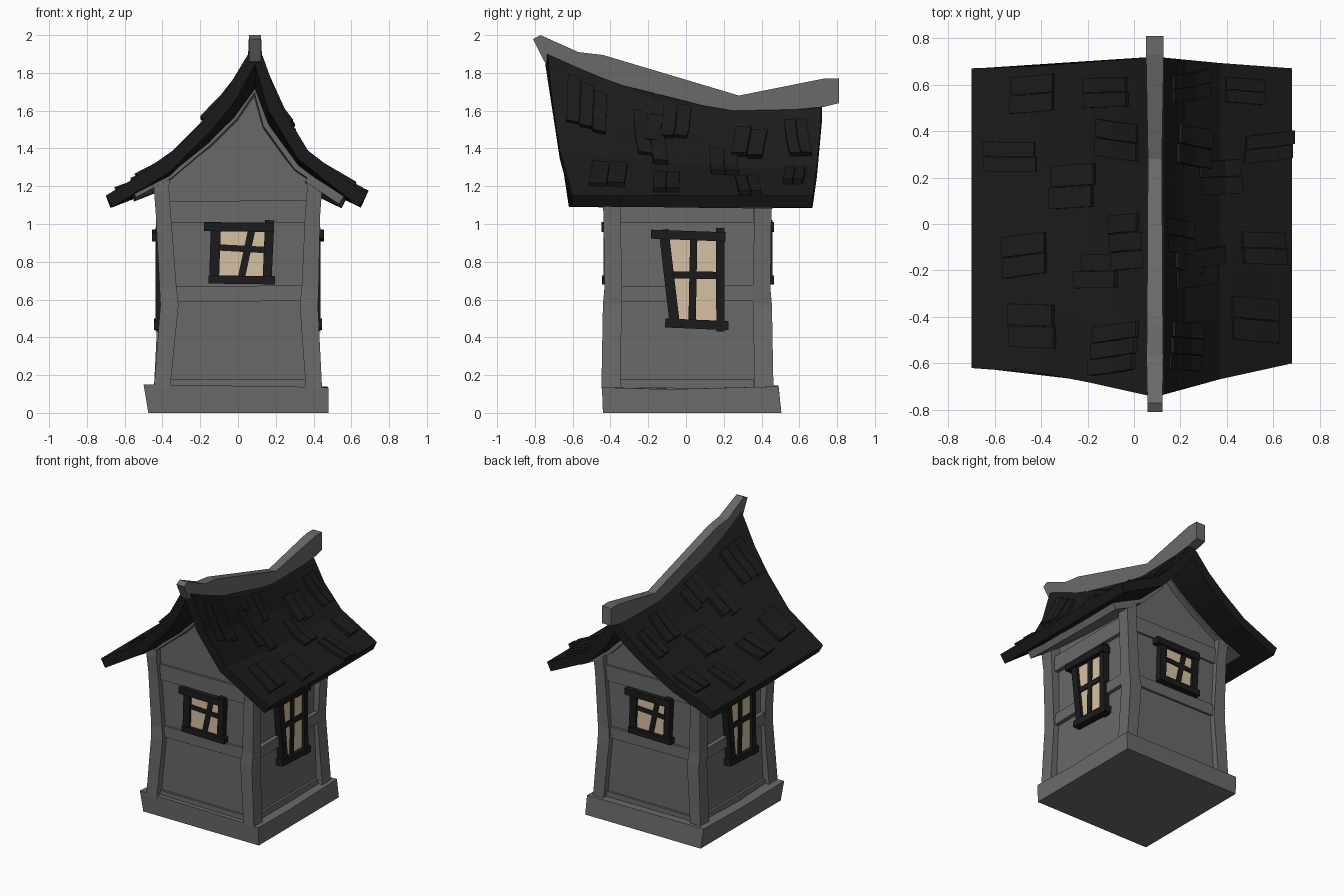
import bpy, bmesh, random
from mathutils import Vector

if "Cube" in bpy.data.objects:
    bpy.data.objects.remove(bpy.data.objects["Cube"])

random.seed(4)


def material(name, color):
    m = bpy.data.materials.new(name)
    m.diffuse_color = (*color, 1)
    m.use_nodes = True
    m.node_tree.nodes["Principled BSDF"].inputs["Base Color"].default_value = m.diffuse_color
    return m


WALL = material("wall grey", (0.14, 0.14, 0.144))
TRIM = material("timber grey", (0.143, 0.143, 0.145))
DARK = material("roof charcoal", (0.011, 0.011, 0.011))
GLASS = material("warm glass", (0.68, 0.53, 0.36))


def loft(name, rings, mat):
    """Closed solid through equal-length rings of points, capped at both ends."""
    n = len(rings[0])
    verts = [p for r in rings for p in r]
    faces = [tuple(range(n)), tuple(range(len(verts) - n, len(verts)))]
    for k in range(len(rings) - 1):
        for i in range(n):
            j = (i + 1) % n
            faces.append((k * n + i, k * n + j, (k + 1) * n + j, (k + 1) * n + i))
    me = bpy.data.meshes.new(name)
    me.from_pydata([tuple(v) for v in verts], [], faces)
    bm = bmesh.new()
    bm.from_mesh(me)
    bmesh.ops.recalc_face_normals(bm, faces=bm.faces)
    bm.to_mesh(me)
    bm.free()
    me.materials.append(mat)
    ob = bpy.data.objects.new(name, me)
    bpy.context.collection.objects.link(ob)
    return ob


def interp(pts, x):
    if x <= pts[0][0]:
        return pts[0][1]
    for (a, fa), (b, fb) in zip(pts, pts[1:]):
        if x <= b:
            return fa + (fb - fa) * (x - a) / (b - a)
    return pts[-1][1]


# Roof surface: swooping cross-section scaled by a sagging ridge line
PEAK, EAVE = 0.09, 1.15
SECTION = [(-.70, 0), (-.40, .25), (-.20, .51), (-.07, .71), (.05, .955), (PEAK, 1),
           (.13, .955), (.22, .64), (.37, .32), (.68, 0)]
RIDGE = [(-.74, 1.93), (-.45, 1.80), (-.15, 1.685), (.25, 1.615), (.72, 1.63)]
FRONT = [(-.70, -.62), (-.36, -.645), (PEAK, -.745), (.27, -.69), (.68, -.60)]
BACK = [(-.70, .67), (-.40, .68), (PEAK, .72), (.40, .69), (.68, .67)]


def roof_z(x, y):
    return EAVE + (interp(RIDGE, y) - EAVE) * interp(SECTION, x)


def roof_pt(x, y, off):
    """Point on the roof surface, moved along the cross-section normal."""
    if abs(x - PEAK) < .06:
        return Vector((x, y, roof_z(x, y) + off * 1.2))
    a, b = max(-.70, x - .03), min(.68, x + .03)
    n = Vector((roof_z(a, y) - roof_z(b, y), 0, b - a)).normalized()
    return Vector((x, y, roof_z(x, y))) + n * off


def roof_slab(name, xs, front, back, top, bottom, mat):
    under = [x for x in xs[::-1] if x == PEAK or abs(x - PEAK) > .06]
    rings = []
    for v in (0, .2, .4, .68, 1):
        def y(x):
            return interp(front, x) * (1 - v) + interp(back, x) * v
        rings.append([roof_pt(x, y(x), top) for x in xs] +
                     [roof_pt(x, y(x), bottom) for x in under])
    loft(name, rings, mat)


roof_slab("roof", [p[0] for p in SECTION], FRONT, BACK, 0, -.07, DARK)
roof_slab("rafter_lining_left", [-.58, -.40, -.20, -.07, PEAK],
          [(0, -.45)], [(0, .46)], -.055, -.084, TRIM)
roof_slab("rafter_lining_right", [PEAK, .22, .37, .60],
          [(0, -.45)], [(0, .46)], -.055, -.098, TRIM)
roof_slab("eave_timber", [.42, .60], [(0, -.45)], [(0, .46)], -.055, -.118, TRIM)

# Ridge beam: y, bottom z, top z, half width
loft("ridge_beam", [[(PEAK + sx * w, y + (dy if z == zb else 0), z) for sx, z in
                     ((-1, zb), (1, zb), (1, zt), (-1, zt))]
                    for y, dy, zb, zt, w in (
                        (-.81, .06, 1.86, 1.98, .032), (-.77, .05, 1.85, 2.0, .032),
                        (-.57, 0, 1.80, 1.91, .036), (-.44, 0, 1.76, 1.895, .034),
                        (.28, 0, 1.58, 1.68, .030), (.73, 0, 1.62, 1.77, .038),
                        (.81, 0, 1.64, 1.77, .038))], TRIM)

# Loose shingles: centre x, centre y, run down the slope, width
SHINGLES = [
    (-.42, .57, .18, .16), (-.13, .57, .18, .13), (-.52, .29, .22, .13), (-.08, .35, .17, .16),
    (-.27, .17, .18, .19), (-.47, -.12, .18, .18), (-.14, -.20, .17, .15), (-.04, -.07, .12, .24),
    (-.43, -.44, .19, .19), (-.07, -.52, .18, .21), (.25, .58, .15, .12), (.48, .58, .16, .11),
    (.59, .32, .20, .12), (.38, .20, .17, .15), (.24, .35, .13, .17), (.28, -.20, .16, .16),
    (.54, -.10, .18, .14), (.52, -.40, .19, .19), (.23, -.52, .12, .21), (.21, -.08, .10, .22)]
for cx, cy, run, width in SHINGLES:
    s = 1 if cx > PEAK else -1
    count = 3 if width > .2 else 2
    w = width / count
    skew = random.uniform(-.03, .03)
    for k in range(count):
        y0 = cy - width / 2 + k * w
        shift = random.uniform(-.02, .02)
        xa, xb = cx - s * run / 2 + shift, cx + s * run / 2 + shift
        lift = random.uniform(0, .008)
        loft("shingle", [[roof_pt(x, y0 + dy, off) for dy, off in
                          ((sk, -.03), (sk + w * .96, -.03), (sk + w * .96, h), (sk, h))]
                         for x, sk, h in ((xa, 0, .012 + lift), (cx, skew / 2, .019 + lift),
                                          (xb, skew, .024 + lift))], DARK)

# Stone base with an uneven top edge
loft("base", [[(-.475, -.44, 0), (.24, -.44, 0), (.48, -.44, 0), (.48, .08, 0),
               (.48, .505, 0), (-.475, .505, 0), (-.475, 0, 0)],
              [(-.50, -.445, .15), (.24, -.445, .14), (.48, -.445, .135), (.475, -.1, .125),
               (.475, .49, .14), (-.49, .49, .145), (-.485, 0, .13)]], TRIM)

# Wall body with gables that end inside the roof
W = .395
xs = [-W, -.2, -.07, PEAK, .22, .37, W]
loft("walls", [[(-W, y, .1)] + [roof_pt(x, y, -.055) for x in xs] + [(W, y, .1)]
               for y in (-W, -.15, .25, W + .02)], WALL)

# Crooked corner posts
for sx in (-1, 1):
    for sy in (-1, 1):
        d = .015 if sy > 0 else 0
        lean = .012 if sx * sy > 0 else 0
        top = 1.26 if sy < 0 else 1.21
        path = [(.13, .402, .398, .043, .05), (.57, .375 - lean, .39, .048, .05),
                (.66, .382 - lean, .385, .045, .047), (1.05, .395, .392, .04, .045),
                (1.18, .405, .395, .04, .05), (top, .40, .395, .038, .045)]
        loft("corner_post", [[(sx * cx + a * hx, sy * cy + d + b * hy, z) for a, b in
                              ((-1, -1), (1, -1), (1, 1), (-1, 1))]
                             for z, cx, cy, hx, hy in path], TRIM)

# Wall-plane helpers: u runs right as seen from outside, d is distance from centre
SIDES = {"front": lambda u, d, z: (u, -d, z), "right": lambda u, d, z: (d, u, z),
         "back": lambda u, d, z: (-u, d + .02, z), "left": lambda u, d, z: (-d, -u, z)}


def plate(name, side, quad, d0, d1, mat):
    loft(name, [[SIDES[side](u, d, z) for u, z in quad] for d in (d0, d1)], mat)


def bar(name, side, u0, z0, u1, z1, w, d0, d1, mat):
    """Rough plank from one point to another, uneven in width."""
    t = Vector((u1 - u0, z1 - z0)).normalized()
    nx, nz = -t.y * w / 2, t.x * w / 2
    plate(name, side, [(u0 + nx, z0 + nz), (u1 + nx * .85, z1 + nz * .85),
                       (u1 - nx * 1.1, z1 - nz * 1.1), (u0 - nx * .9, z0 - nz * .9)], d0, d1, mat)


# Window planks: u0, z0, u1, z1, width, front depth
SMALL = [(-.125, .71, -.12, 1.01, .055, .437), (.155, .70, .165, 1.02, .05, .437),
         (-.18, .985, .19, .985, .05, .447), (-.155, .705, .195, .705, .045, .445),
         (.02, .72, .07, .97, .04, .424), (-.10, .875, .14, .865, .035, .424)]
TALL = [(-.12, .97, -.055, .46, .055, .438), (.18, .98, .185, .43, .045, .438),
        (-.185, .945, .21, .935, .05, .455), (-.11, .475, .225, .465, .05, .445),
        (.04, .93, .035, .49, .04, .427), (-.09, .73, .16, .73, .04, .427)]

for side in SIDES:
    small = side in ("front", "back")
    # Horizontal wall timbers
    for z0, z1, h, depth in ((.155, .155, .05, .41), (.625, .64, .085, .412),
                             (1.06, 1.075, .12, .41)):
        bar("wall_timber", side, -.36, z0, .36, z1, h, .38, depth, TRIM)
    # Window glass and frame
    glass = [(-.12, .71), (.16, .71), (.16, .98), (-.12, .98)] if small else \
            [(-.06, .47), (.18, .47), (.18, .94), (-.115, .94)]
    plate("window_glass", side, glass, .409, .417, GLASS)
    for u0, z0, u1, z1, w, d in (SMALL if small else TALL):
        bar("window_frame", side, u0, z0, u1, z1, w, .39, d, DARK)
